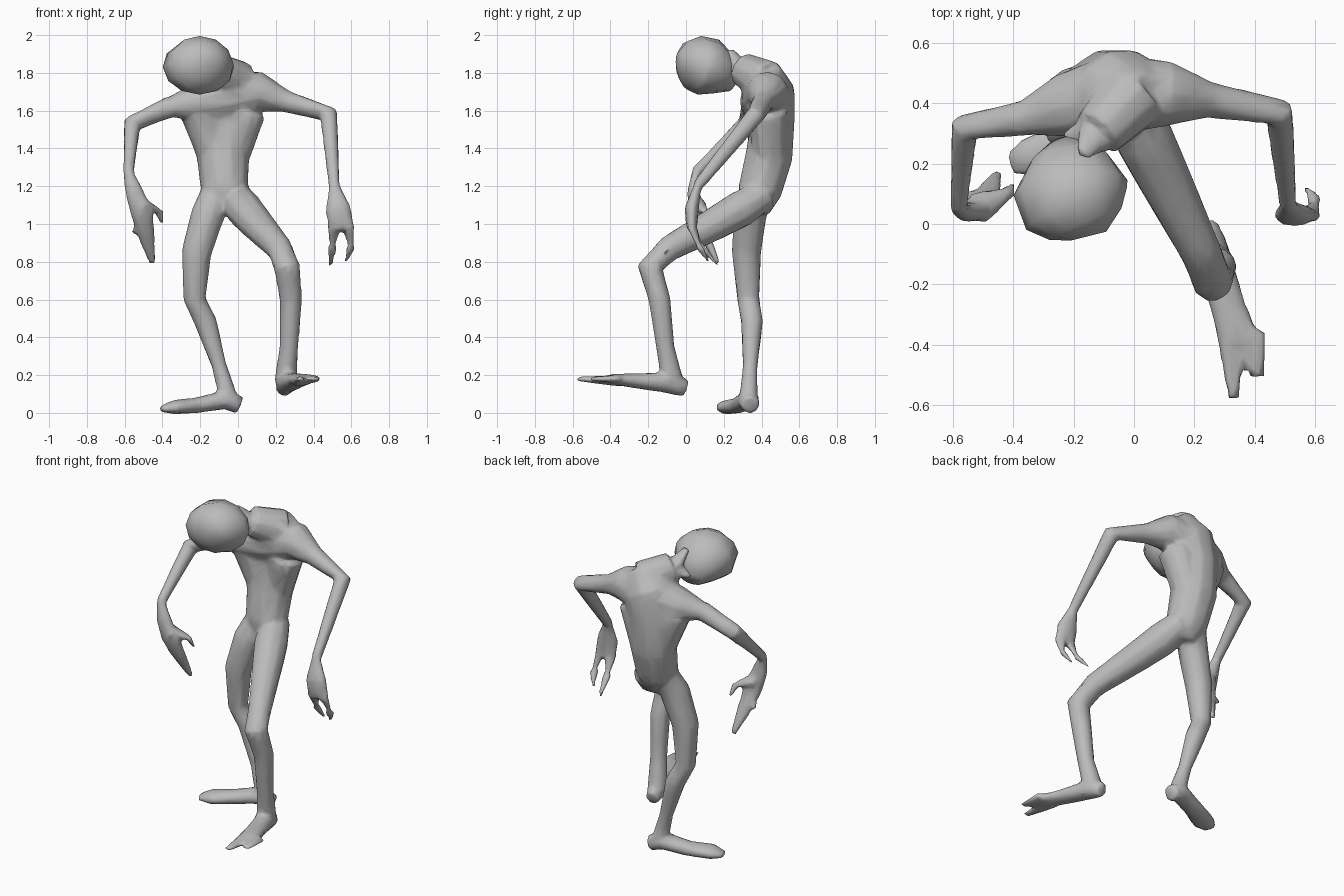
import bpy
import bmesh
from math import cos, sin, tau
from mathutils import Vector

cube = bpy.data.objects.get("Cube")
if cube:
    bpy.data.objects.remove(cube, do_unlink=True)

# One plain skin colour
colour = (.5, .5, .5, 1)
skin = bpy.data.materials.new("light grey skin")
skin.use_nodes = True
skin.diffuse_color = colour
skin.node_tree.nodes["Principled BSDF"].inputs["Base Color"].default_value = colour

ACROSS = Vector((1, 0, 0))
DEEP = Vector((0, 1, 0))
UPRIGHT = Vector((0, 0, 1))


def limb(bm, reference, joints, flat_start=1, flat_end=1, sides=10):
    """Loft closed oval rings through joints of x, y, z and radius.

    The radius along the reference direction is multiplied by a flatness
    which changes evenly from the first joint to the last.
    """
    centres = [Vector(joint[:3]) for joint in joints]
    last = len(centres) - 1
    rings = []
    for i, centre in enumerate(centres):
        radius = joints[i][3]
        flatness = flat_start + (flat_end - flat_start) * i / last
        before = centres[max(i - 1, 0)]
        after = centres[min(i + 1, last)]
        tangent = (after - before).normalized()
        u = (reference - tangent * reference.dot(tangent)).normalized()
        v = tangent.cross(u)
        ring = []
        for k in range(sides):
            angle = tau * k / sides
            offset = u * flatness * cos(angle) + v * sin(angle)
            ring.append(bm.verts.new(centre + offset * radius))
        rings.append(ring)
    faces = [bm.faces.new(rings[0][::-1]), bm.faces.new(rings[-1])]
    for lower, upper in zip(rings, rings[1:]):
        for k in range(sides):
            following = (k + 1) % sides
            faces.append(bm.faces.new((lower[k], lower[following],
                                       upper[following], upper[k])))
    bmesh.ops.recalc_face_normals(bm, faces=faces)


def spike(bm, base, tip, thickness=.04, flatness=.6):
    """Short tapering digit or shred of flesh."""
    joints = [(*base, thickness), (*tip, thickness * .4)]
    limb(bm, UPRIGHT, joints, flatness, flatness)


def make_object(name, bm):
    mesh = bpy.data.meshes.new(name)
    bm.to_mesh(mesh)
    bm.free()
    mesh.materials.append(skin)
    mesh.shade_smooth()
    obj = bpy.data.objects.new(name, mesh)
    bpy.context.collection.objects.link(obj)
    return obj


body = bmesh.new()

# Spine, from crotch to hunched upper back
limb(body, ACROSS, [
    (-.06, .37, 1.06, .07),
    (-.07, .39, 1.17, .12),
    (-.08, .44, 1.36, .13),
    (-.08, .46, 1.55, .12),
    (-.04, .44, 1.7, .14),
    (.04, .43, 1.82, .07),
], flat_end=1.2)

# Flanks, widening from waist to armpits
limb(body, ACROSS, [(-.1, .44, 1.3, .09), (-.2, .41, 1.6, .11)])
limb(body, ACROSS, [(-.05, .45, 1.3, .09), (.04, .43, 1.6, .11)])

# Shoulder girdle
right_shoulder = (-.36, .35, 1.62, .06)
left_shoulder = (.25, .41, 1.65, .06)
limb(body, UPRIGHT, [
    right_shoulder,
    (-.23, .39, 1.64, .11),
    (-.06, .43, 1.67, .14),
    (.12, .43, 1.7, .11),
    left_shoulder,
], flat_start=.9)

# Neck stump with ragged end
neck_end = (-.12, .3, 1.82)
limb(body, UPRIGHT, [(0, .43, 1.75, .12), (*neck_end, .09)])
for shred_tip in ((-.17, .23, 1.92), (-.23, .28, 1.78), (-.08, .25, 1.82)):
    spike(body, neck_end, shred_tip, thickness=.07)

# Arms
right_wrist = (-.58, .05, 1.27, .03)
left_wrist = (.51, .06, 1.2, .03)
limb(body, DEEP, [right_shoulder, (-.56, .32, 1.53, .05), right_wrist])
limb(body, DEEP, [left_shoulder, (.48, .37, 1.58, .05), left_wrist])

# Right hand: fingers held together, thumb and a loose finger
limb(body, DEEP, [
    right_wrist,
    (-.55, .04, 1.17, .05),
    (-.51, .05, 1.06, .06),
    (-.49, .09, .96, .05),
    (-.45, .17, .79, .02),
], flat_start=.7, flat_end=.6)
thumb_knuckle = (-.42, .1, 1.07)
spike(body, (-.52, .05, 1.11), thumb_knuckle, thickness=.06)
spike(body, thumb_knuckle, (-.4, .13, 1), thickness=.03)
spike(body, (-.52, .07, 1), (-.56, .11, .95), thickness=.03)

# Left hand: broad palm with two curled digits
limb(body, DEEP, [
    left_wrist,
    (.53, .03, 1.08, .07),
    (.55, .03, .97, .07),
], flat_start=.7, flat_end=.4)
outer_knuckle = (.6, .07, .88)
inner_knuckle = (.5, .08, .88)
spike(body, (.58, .03, .99), outer_knuckle)
spike(body, outer_knuckle, (.57, .12, .8), thickness=.03)
spike(body, (.51, .03, .99), inner_knuckle)
spike(body, inner_knuckle, (.49, .17, .78), thickness=.03)

# Left leg, striding forward
limb(body, ACROSS, [
    (-.02, .42, 1.16, .08),
    (.03, .29, 1.08, .1),
    (.1, .15, 1, .09),
    (.22, -.09, .87, .07),
    (.26, -.19, .77, .07),
    (.28, -.14, .6, .06),
    (.27, -.11, .35, .05),
    (.25, -.07, .16, .06),
])

# Left foot with two toes
limb(body, UPRIGHT, [
    (.24, 0, .13, .04),
    (.26, -.1, .16, .06),
    (.31, -.27, .17, .06),
    (.35, -.39, .18, .07),
], flat_start=1.2, flat_end=.4)
spike(body, (.32, -.36, .17), (.33, -.58, .18), thickness=.05)
spike(body, (.38, -.36, .18), (.41, -.51, .18), thickness=.06, flatness=.4)

# Right leg, standing
limb(body, ACROSS, [
    (-.11, .39, 1.18, .08),
    (-.16, .34, 1.05, .09),
    (-.22, .32, .85, .08),
    (-.23, .33, .6, .06),
    (-.17, .35, .48, .06),
    (-.1, .34, .25, .04),
    (-.05, .33, .08, .05),
])

# Right foot, turned outward
limb(body, UPRIGHT, [
    (.01, .34, .04, .05),
    (-.07, .33, .07, .06),
    (-.22, .28, .04, .06),
    (-.34, .22, .03, .07),
    (-.41, .2, .02, .04),
], flat_start=1, flat_end=.4)

# Fuse the limbs into one skin, then bring it down to a coarse mesh
figure = make_object("body", body)
fuse = figure.modifiers.new("fuse", "REMESH")
fuse.mode = "VOXEL"
fuse.voxel_size = .012
fuse.use_smooth_shade = True
soften = figure.modifiers.new("soften", "SMOOTH")
soften.iterations = 6
coarsen = figure.modifiers.new("coarsen", "DECIMATE")
coarsen.ratio = .1

# Bowed egg-shaped head, narrowing to the back of the jaw
head = bmesh.new()
limb(head, UPRIGHT, [
    (-.15, -.04, 1.86, .06),
    (-.16, 0, 1.86, .13),
    (-.19, .05, 1.85, .18),
    (-.21, .12, 1.83, .19),
    (-.21, .2, 1.79, .14),
    (-.22, .26, 1.75, .07),
], flat_start=.85, flat_end=.8, sides=12)
make_object("head", head)
